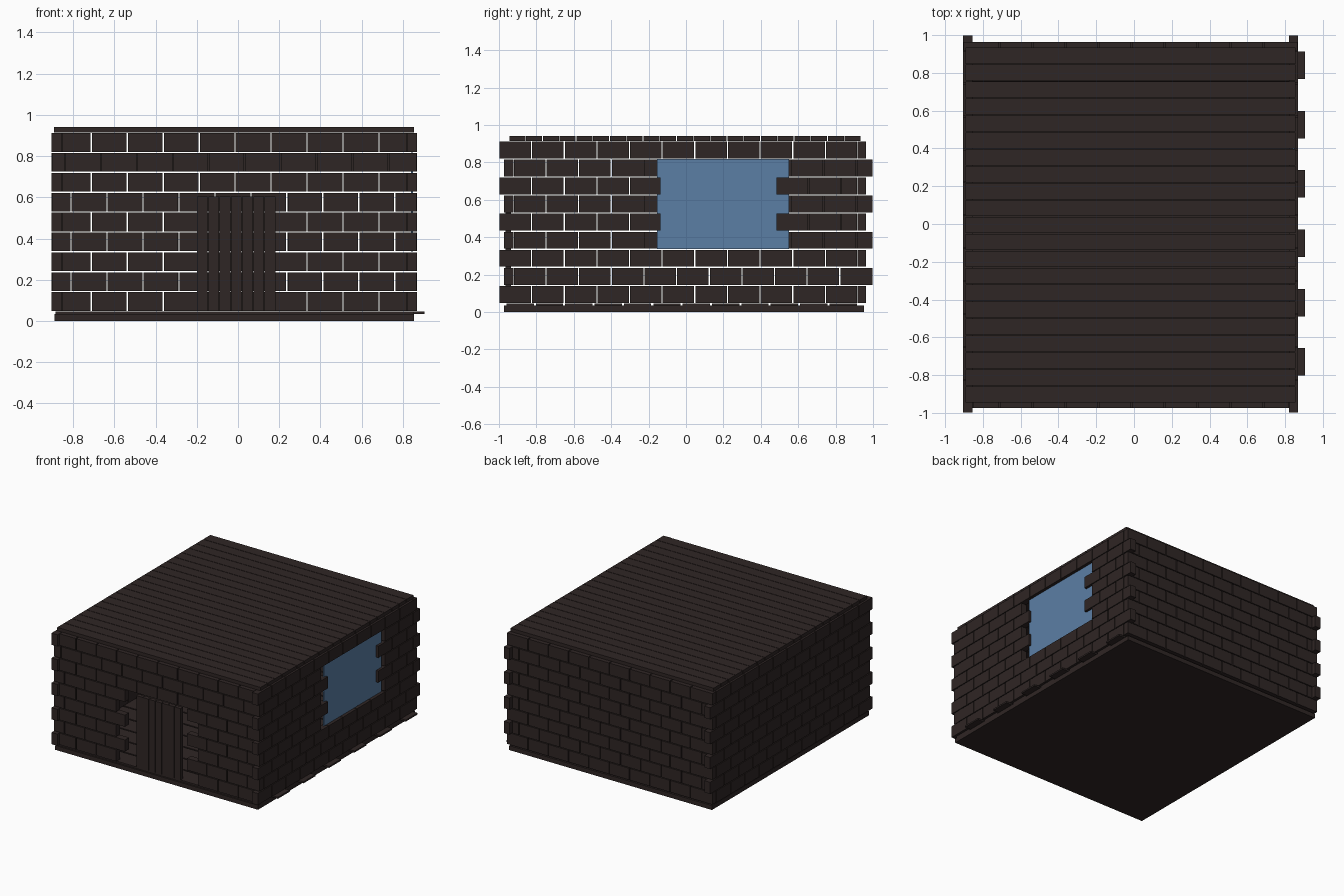
import bpy, bmesh, math

if "Cube" in bpy.data.objects:
    bpy.data.objects.remove(bpy.data.objects["Cube"])

def material(name, rgb):
    m = bpy.data.materials.new(name)
    m.diffuse_color = (*rgb, 1)
    m.use_nodes = True
    m.node_tree.nodes["Principled BSDF"].inputs["Base Color"].default_value = m.diffuse_color
    return m

WOOD = material("dark brown", (0.028, 0.019, 0.018))
BLUE = material("window blue", (0.105, 0.21, 0.375))

GAP = 0.006          # mortar gap between bricks
PITCH = 0.1745       # brick length
ROWS, ROW_H, BASE = 9, 0.0965, 0.046

def build(name, boxes, mat):
    """One object made of axis-aligned boxes (x0, x1, y0, y1, z0, z1)."""
    bm = bmesh.new()
    for b in boxes:
        vs = bmesh.ops.create_cube(bm, size=1)["verts"]
        for v in vs:
            for i in range(3):
                v.co[i] = b[2 * i] + (v.co[i] + 0.5) * (b[2 * i + 1] - b[2 * i])
    me = bpy.data.meshes.new(name)
    bm.to_mesh(me)
    bm.free()
    me.materials.append(mat)
    ob = bpy.data.objects.new(name, me)
    bpy.context.collection.objects.link(ob)
    return ob

def course(lo, hi, joint):
    """Split the run lo..hi into bricks with a joint at the given place."""
    cuts = [joint + k * PITCH for k in range(-14, 15)]
    cuts = [lo] + [c for c in cuts if lo + 0.03 < c < hi - 0.03] + [hi]
    return [(a + GAP / 2, b - GAP / 2) for a, b in zip(cuts, cuts[1:])]

def height(r):
    return BASE + r * ROW_H + GAP / 2, BASE + (r + 1) * ROW_H - GAP / 2

XL, XLI, XRI, XR = -0.905, -0.855, 0.82, 0.868    # side wall faces
YF, YFI, YBI, YB = -0.973, -0.923, 0.918, 0.963   # front and back wall faces

# Four walls with interlocking corners, courses alternate
front, back, left, right = [], [], [], []
for r in range(ROWS):
    z = height(r)
    odd = r % 2
    # front wall, open around the door in the lower six courses
    lo, hi = (XL, XR) if odd else (XLI, XRI)
    joint = -0.81 if odd else -0.712
    if r == 7:
        joint = -0.665
    runs = [(lo, hi)]
    if r < 6:
        runs = [(lo, -0.288), (0.24, hi)] if odd else [(lo, -0.363), (0.333, hi)]
    for a, b in runs:
        front += [(p, q, YF, YFI, *z) for p, q in course(a, b, joint)]
    # back wall
    lo, hi = (XLI, XRI) if odd else (XL, XR)
    joint = -0.81 if odd else -0.712
    back += [(p, q, YBI, YB, *z) for p, q in course(lo, hi, joint)]
    # side walls, with the window opening on the right
    lo, hi = (YFI, 1.0) if odd else (-1.0, YBI)
    left += [(XL, XLI, p, q, *z) for p, q in course(lo, hi, lo)]
    if 3 <= r <= 7:
        a, b = (-0.215, 0.562) if odd else (-0.133, 0.48)
        segs = course(lo, a, lo) + course(b, hi, b)
    else:
        segs = course(lo, hi, lo)
    right += [(XRI, XR, p, q, *z) for p, q in segs]

build("front_wall", front, WOOD)
build("back_wall", back, WOOD)
build("left_wall", left, WOOD)
build("right_wall", right, WOOD)

# Foundation slab
build("foundation", [(-0.89, 0.853, -0.973, 0.952, 0, 0.034)], WOOD)

# Floor boards, every second one sticking out on the right
build("floor_boards", [(-0.885, 0.905 if k % 2 == 0 else 0.853,
                        0.84 - k * 0.157 - 0.073, 0.84 - k * 0.157 + 0.073,
                        0.034, 0.046) for k in range(12)], WOOD)

# Roof boards
n = 21
step = (0.936 + 0.947) / n
build("roof_boards", [(-0.892, 0.855, -0.947 + k * step + 0.002,
                       -0.947 + (k + 1) * step - 0.002, 0.914, 0.94)
                      for k in range(n)], WOOD)

# Plank door
n = 7
step = 0.383 / n
build("door", [(-0.2 + k * step + 0.0015, -0.2 + (k + 1) * step - 0.0015,
                -0.965, -0.935, 0.048, 0.603) for k in range(n)], WOOD)

# Window pane
build("window_pane", [(0.84, 0.849, -0.155, 0.55, 0.337, 0.817)], BLUE)
